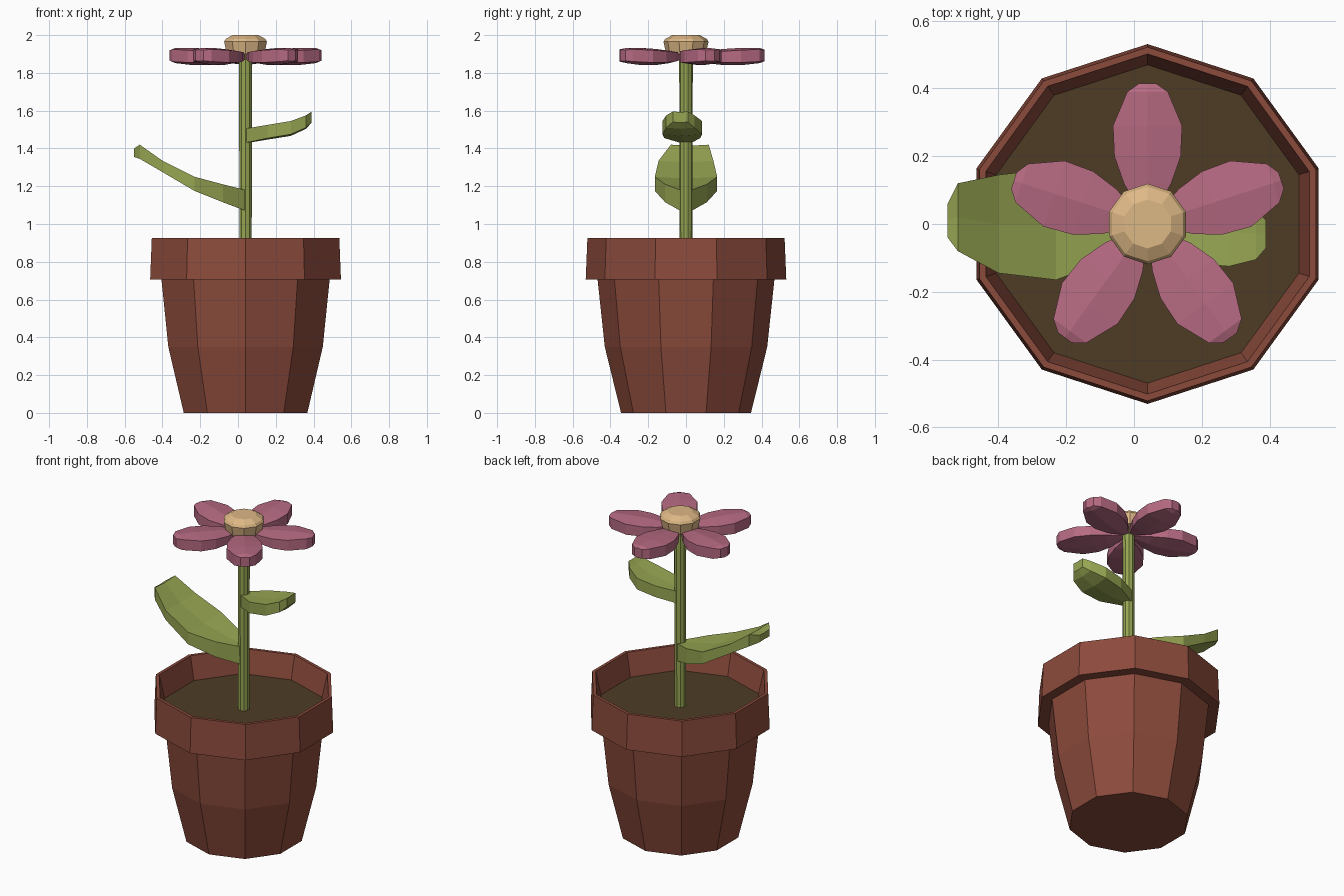
import bpy, bmesh, math
from mathutils import Matrix, Vector

if "Cube" in bpy.data.objects:
    bpy.data.objects.remove(bpy.data.objects["Cube"])

CX = 0.04  # pot and stem axis


def material(name, rgb):
    m = bpy.data.materials.new(name)
    m.diffuse_color = (*rgb, 1)
    m.use_nodes = True
    m.node_tree.nodes["Principled BSDF"].inputs["Base Color"].default_value = m.diffuse_color
    return m


terracotta = material("terracotta", (0.262, 0.070, 0.045))
soil_brown = material("soil brown", (0.076, 0.045, 0.018))
green = material("leaf green", (0.305, 0.376, 0.084))
pink = material("petal pink", (0.468, 0.144, 0.223))
yellow = material("pale yellow", (0.730, 0.479, 0.238))


def finish(name, bm, mat):
    bmesh.ops.recalc_face_normals(bm, faces=bm.faces)
    me = bpy.data.meshes.new(name)
    bm.to_mesh(me)
    bm.free()
    me.materials.append(mat)
    ob = bpy.data.objects.new(name, me)
    bpy.context.collection.objects.link(ob)
    return ob


def skin(bm, rings):
    """Join closed rings of points and cap both ends."""
    loops = [[bm.verts.new(p) for p in ring] for ring in rings]
    n = len(loops[0])
    for a, b in zip(loops, loops[1:]):
        for i in range(n):
            j = (i + 1) % n
            bm.faces.new((a[i], a[j], b[j], b[i]))
    bm.faces.new(loops[0])
    bm.faces.new(loops[-1])


def lathe(name, profile, mat, sides=10):
    bm = bmesh.new()
    ang = [math.pi / 2 + 2 * math.pi * i / sides for i in range(sides)]
    skin(bm, [[(CX + r * math.cos(a), r * math.sin(a), z) for a in ang]
              for r, z in profile])
    return finish(name, bm, mat)


def blade(name, stations, crown, keel, mat, turn=0):
    """Thick leaf shape along +x: stations are (x, y centre, half width, z bottom, z top)."""
    bm = bmesh.new()
    rings = []
    for x, c, w, zb, zt in stations:
        k = w / 0.1
        rings.append([(x, c - w, zt), (x, c, zt + crown * k), (x, c + w, zt),
                      (x, c + w, zb), (x, c, zb - keel * k), (x, c - w, zb)])
    skin(bm, rings)
    bmesh.ops.transform(bm, verts=bm.verts, matrix=Matrix.Translation(
        Vector((CX, 0, 0))) @ Matrix.Rotation(turn, 4, 'Z'))
    return finish(name, bm, mat)


# pot with overhanging rim and sloped inner wall
lathe("pot", [(0.344, 0), (0.430, 0.35), (0.468, 0.705), (0.531, 0.705),
              (0.522, 0.925), (0.502, 0.925), (0.467, 0.77)], terracotta)
lathe("soil", [(0.465, 0.74), (0.470, 0.782)], soil_brown)

# stem and flower centre
lathe("stem", [(0.034, 0.76), (0.036, 1.90)], green)
lathe("flower_centre", [(0.105, 1.90), (0.119, 1.965), (0.110, 1.98), (0.072, 2.0)], yellow)

# five petals around the stem
petal = [(0.02, 0, 0.012, 1.875, 1.905), (0.12, 0, 0.070, 1.86, 1.91),
         (0.20, 0, 0.098, 1.855, 1.915), (0.29, 0, 0.102, 1.855, 1.92),
         (0.39, 0, 0.060, 1.86, 1.925), (0.415, 0, 0.025, 1.865, 1.92)]
for i in range(5):
    blade(f"petal_{i + 1}", petal, 0.012, 0.014, pink, math.radians(90 + 72 * i))

# leaves, offsets measured outward from the stem
blade("large_leaf", [(0.0, 0, 0.03, 1.07, 1.18), (0.12, 0, 0.11, 1.115, 1.21),
                     (0.27, 0, 0.165, 1.175, 1.25), (0.44, 0, 0.145, 1.275, 1.335),
                     (0.56, -0.02, 0.10, 1.345, 1.42), (0.59, -0.01, 0.05, 1.355, 1.40)],
      -0.006, -0.004, green, math.pi)
blade("small_leaf", [(0.0, 0, 0.03, 1.43, 1.505), (0.12, -0.02, 0.095, 1.455, 1.525),
                     (0.24, -0.02, 0.105, 1.475, 1.545), (0.32, -0.03, 0.075, 1.51, 1.575),
                     (0.35, -0.03, 0.04, 1.54, 1.595)],
      -0.004, 0.008, green)
